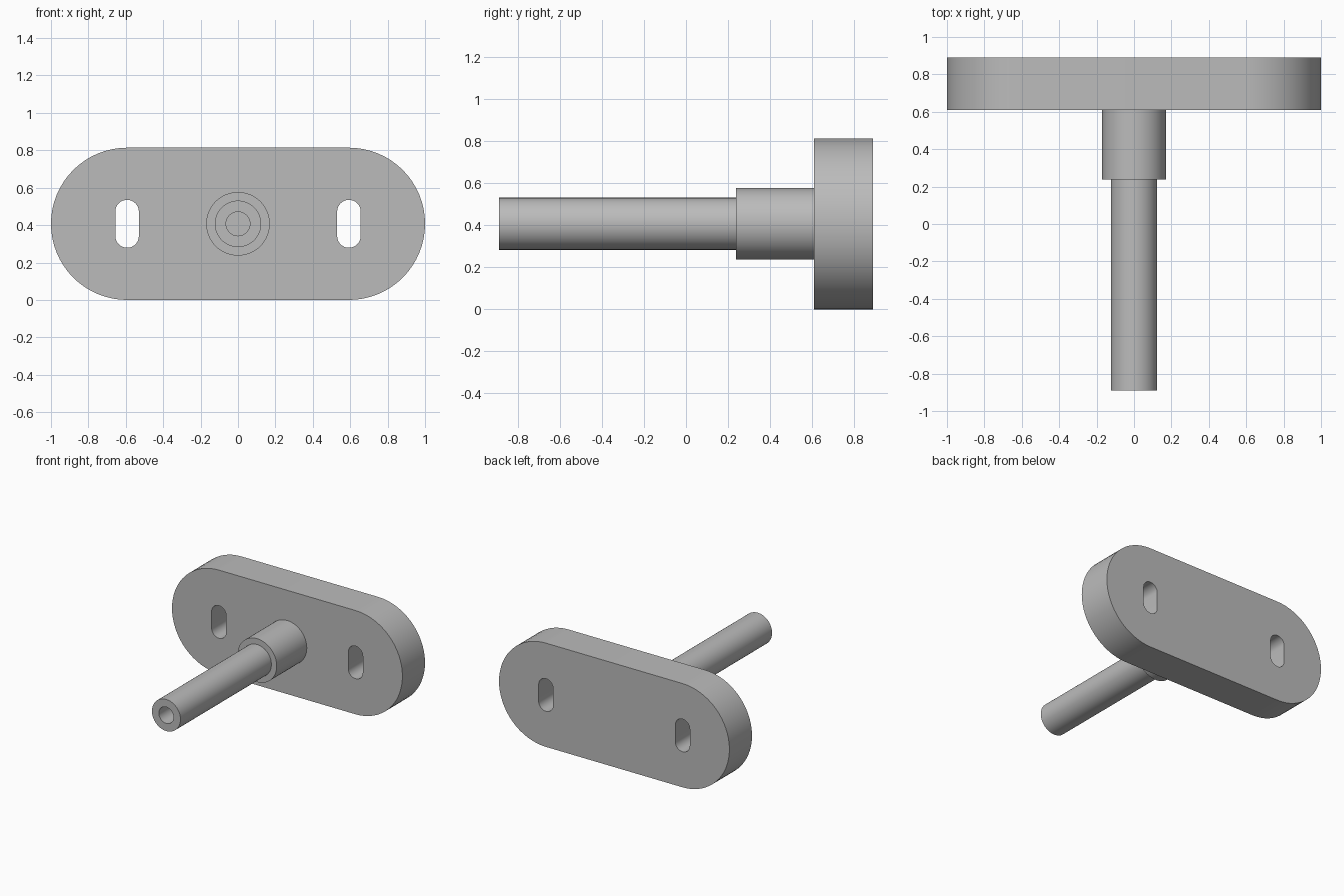
import bpy, bmesh, math
from mathutils import Matrix, Vector

cube = bpy.data.objects.get("Cube")
if cube:
    bpy.data.objects.remove(cube, do_unlink=True)

MID_Z = 0.407
PLATE_FRONT, PLATE_BACK = 0.61, 0.89

steel = bpy.data.materials.new("plain grey")
steel.use_nodes = True
grey = (0.5, 0.5, 0.5, 1)
steel.diffuse_color = grey
steel.node_tree.nodes["Principled BSDF"].inputs["Base Color"].default_value = grey


def finish(name, bm):
    """Turn a bmesh into a linked object with the shared material."""
    bmesh.ops.recalc_face_normals(bm, faces=bm.faces)
    mesh = bpy.data.meshes.new(name)
    bm.to_mesh(mesh)
    bm.free()
    mesh.materials.append(steel)
    obj = bpy.data.objects.new(name, mesh)
    bpy.context.collection.objects.link(obj)
    return obj


def smooth(obj):
    bpy.ops.object.select_all(action='DESELECT')
    obj.select_set(True)
    bpy.context.view_layer.objects.active = obj
    bpy.ops.object.shade_smooth_by_angle(angle=math.radians(30))


def obround(name, cx, straight, radius, y0, y1, upright=False, steps=32):
    """Solid with two half-round ends, extruded along y."""
    bm = bmesh.new()
    verts = []
    for side in (1, -1):
        for i in range(steps + 1):
            a = math.pi * (i / steps - 0.5)
            u = side * (straight + radius * math.cos(a))
            v = side * radius * math.sin(a)
            if upright:
                u, v = -v, u
            verts.append(bm.verts.new((cx + u, y0, MID_Z + v)))
    face = bm.faces.new(verts)
    new = bmesh.ops.extrude_face_region(bm, geom=[face], use_keep_orig=True)["geom"]
    moved = [g for g in new if isinstance(g, bmesh.types.BMVert)]
    bmesh.ops.translate(bm, verts=moved, vec=(0, y1 - y0, 0))
    return finish(name, bm)


# Mounting plate with two upright through slots
plate = obround("mounting_plate", 0, 0.593, MID_Z, PLATE_FRONT, PLATE_BACK)
for side in (1, -1):
    cutter = obround("slot_cutter", side * 0.593, 0.065, 0.063,
                     PLATE_FRONT - 0.1, PLATE_BACK + 0.1, upright=True, steps=16)
    cutter.hide_render = True
    mod = plate.modifiers.new("slot", 'BOOLEAN')
    mod.operation, mod.solver, mod.object = 'DIFFERENCE', 'EXACT', cutter
    bpy.context.view_layer.objects.active = plate
    bpy.ops.object.modifier_apply(modifier=mod.name)
    bpy.data.objects.remove(cutter, do_unlink=True)
smooth(plate)

# Stepped spindle: blind bore, shaft and thicker collar, as (radius, y)
profile = [(0, -0.4), (0.064, -0.4), (0.064, -0.89), (0.124, -0.89),
           (0.124, 0.237), (0.17, 0.237), (0.17, PLATE_FRONT)]
bm = bmesh.new()
verts = [bm.verts.new((r, y, MID_Z)) for r, y in profile]
edges = [bm.edges.new(pair) for pair in zip(verts, verts[1:])]
bmesh.ops.spin(bm, geom=verts + edges, cent=(0, 0, MID_Z), axis=(0, 1, 0),
               angle=2 * math.pi, steps=64)
bmesh.ops.remove_doubles(bm, verts=bm.verts, dist=0.0005)
spindle = finish("stepped_spindle", bm)

# Keep the open-ended spindle facing outward
collar = max(spindle.data.polygons, key=lambda p: p.center.y)
if collar.normal.dot(collar.center - Vector((0, collar.center.y, MID_Z))) < 0:
    spindle.data.flip_normals()
smooth(spindle)
